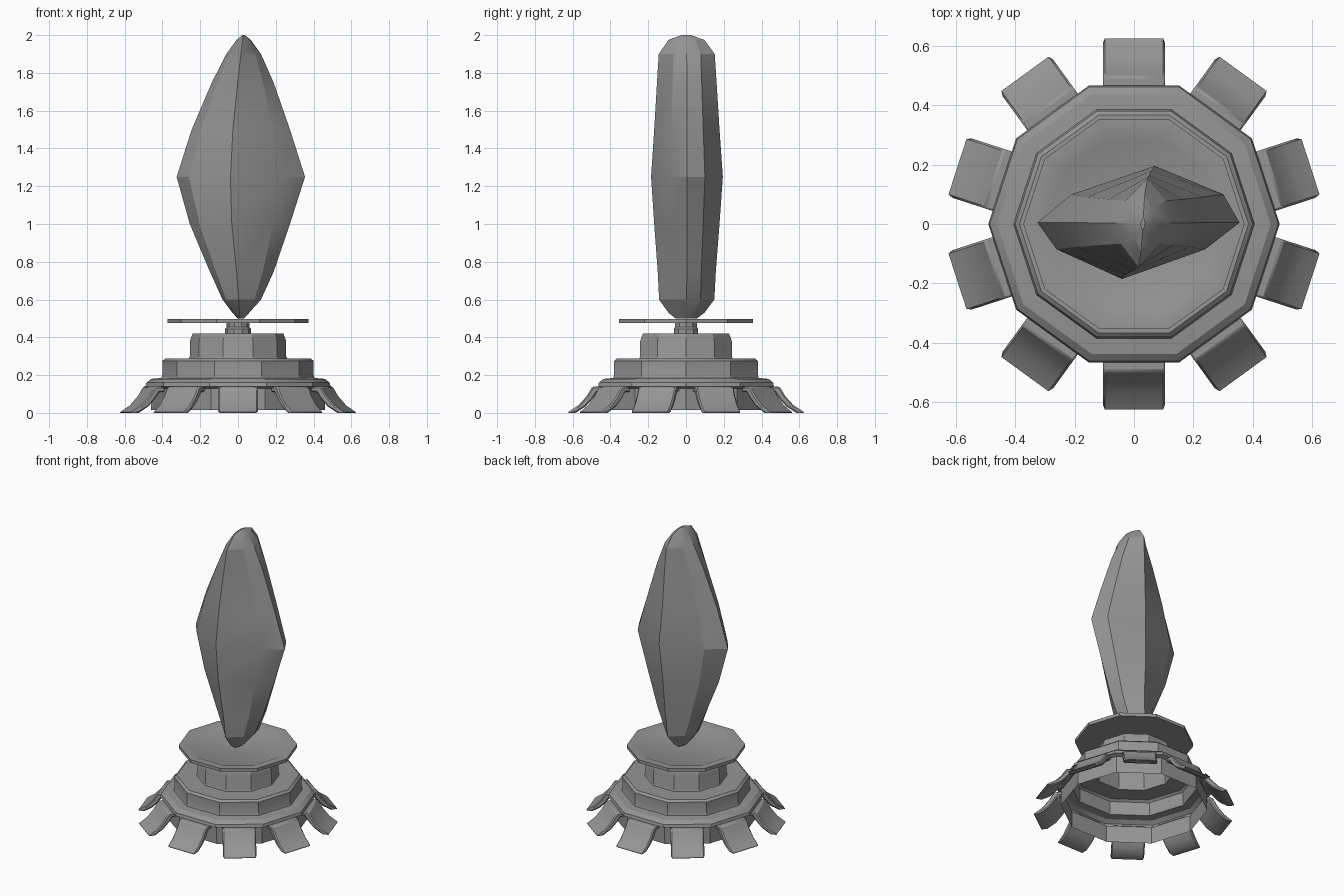
import bpy, bmesh, math
from mathutils import Matrix, Vector

cube = bpy.data.objects.get("Cube")
if cube:
    bpy.data.objects.remove(cube, do_unlink=True)

grey = bpy.data.materials.new("stone grey")
grey.use_nodes = True
COLOUR = (0.3, 0.3, 0.3, 1)
grey.diffuse_color = COLOUR
grey.node_tree.nodes["Principled BSDF"].inputs["Base Color"].default_value = COLOUR


def finish(name, bm, angle=25):
    """Turn a bmesh into a shaded, coloured object."""
    bmesh.ops.recalc_face_normals(bm, faces=bm.faces)
    mesh = bpy.data.meshes.new(name)
    bm.to_mesh(mesh)
    bm.free()
    mesh.materials.append(grey)
    obj = bpy.data.objects.new(name, mesh)
    bpy.context.collection.objects.link(obj)
    bpy.ops.object.select_all(action='DESELECT')
    obj.select_set(True)
    bpy.context.view_layer.objects.active = obj
    bpy.ops.object.shade_smooth_by_angle(angle=math.radians(angle))
    return obj


def loft(bm, rings, cap_start=True, cap_end=True):
    """Join rings of points with quads, closing the chosen ends."""
    loops = [[bm.verts.new(p) for p in ring] for ring in rings]
    n = len(loops[0])
    for a, b in zip(loops, loops[1:]):
        for i in range(n):
            j = (i + 1) % n
            bm.faces.new((a[i], a[j], b[j], b[i]))
    if cap_start:
        bm.faces.new(loops[0])
    if cap_end:
        bm.faces.new(loops[-1])


def decagon(r, z):
    return [(r * math.cos(i * math.pi / 5), r * math.sin(i * math.pi / 5), z)
            for i in range(10)]


def turned(name, profile, **caps):
    bm = bmesh.new()
    loft(bm, [decagon(r, z) for r, z in profile], **caps)
    return finish(name, bm)


# Hollow stepped base, open underneath
turned("stepped_base", [
    (0.46, 0.015), (0.46, 0.13), (0.49, 0.14), (0.485, 0.16), (0.46, 0.18),
    (0.405, 0.185), (0.4, 0.2), (0.4, 0.275), (0.385, 0.288), (0.26, 0.288),
    (0.255, 0.3), (0.255, 0.38), (0.24, 0.42)], cap_start=False)

# Neck and recessed tray under the crystal
turned("neck", [(0.068, 0.415), (0.068, 0.445), (0.06, 0.455), (0.06, 0.478)])
turned("tray", [(0.372, 0.475), (0.372, 0.497), (0.32, 0.497), (0.295, 0.487)])

# Ten flared feet, each a curved slab swept outwards
HALF = 0.105
foot_profile = [(0.44, 0.14), (0.495, 0.14), (0.525, 0.09), (0.57, 0.04), (0.63, 0),
                (0.585, 0), (0.53, 0.035), (0.49, 0.08), (0.47, 0.11), (0.44, 0.11)]
for k in range(10):
    bm = bmesh.new()
    loft(bm, [[(r, side, z) for r, z in foot_profile] for side in (-HALF, HALF)])
    bm.transform(Matrix.Rotation(math.radians(18 + 36 * k), 4, 'Z'))
    foot = finish(f"foot_{k + 1}", bm, 35)
    bevel = foot.modifiers.new("soft_edges", 'BEVEL')
    bevel.width = 0.007
    bevel.segments = 1
    bevel.angle_limit = math.radians(40)

# Crystal: uneven eight-sided section scaled along its height
section = [(-0.34, 0.005), (-0.275, -0.085), (-0.055, -0.185), (0.225, -0.085),
           (0.34, 0.005), (0.285, 0.1), (0.055, 0.195), (-0.225, 0.1)]
levels = [  # height, x scale, y scale, x centre
    (0.5, 0.05, 0.3, 0.015), (0.53, 0.13, 0.5, 0.015), (0.6, 0.3, 0.77, 0.02),
    (0.75, 0.5, 0.81, 0.02), (1.0, 0.78, 0.91, 0.01), (1.25, 1, 1, 0.015),
    (1.5, 0.765, 0.91, 0.015), (1.75, 0.48, 0.83, 0.025), (1.9, 0.27, 0.78, 0.03),
    (1.975, 0.11, 0.5, 0.03), (2.0, 0.02, 0.12, 0.03)]
bm = bmesh.new()
loft(bm, [[(cx + x * sx, y * sy, z) for x, y in section] for z, sx, sy, cx in levels])
finish("crystal", bm, 20)
